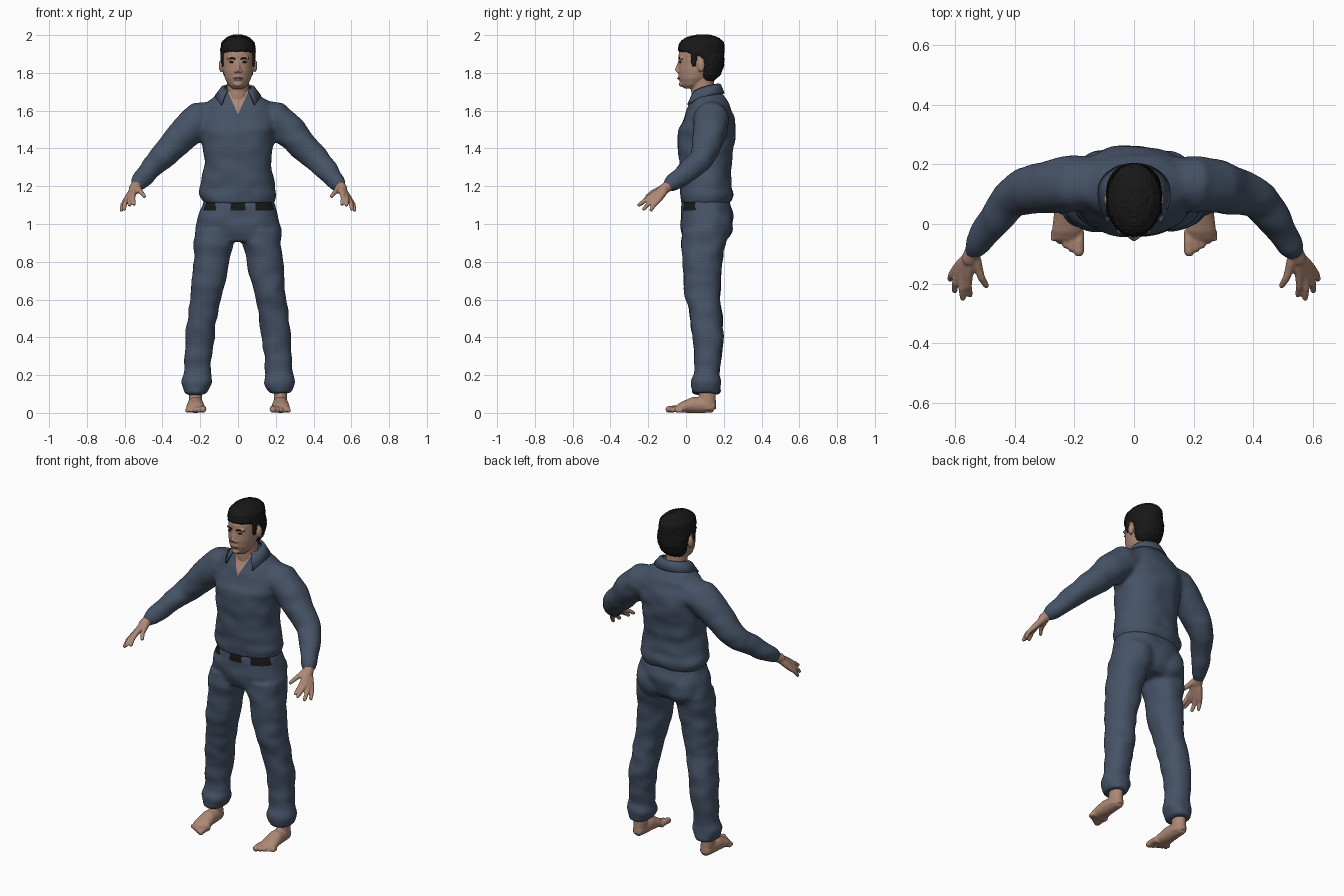
import bpy, bmesh, random
from math import sin, cos, pi, radians, copysign
from mathutils import Vector, Matrix, noise

random.seed(4)
cube = bpy.data.objects.get("Cube")
if cube:
    bpy.data.objects.remove(cube, do_unlink=True)

X, Y, Z = Vector((1, 0, 0)), Vector((0, 1, 0)), Vector((0, 0, 1))


def material(name, *rgb):
    mat = bpy.data.materials.new(name)
    mat.use_nodes = True
    mat.diffuse_color = (*rgb, 1)
    for node in mat.node_tree.nodes:
        if node.type == "BSDF_PRINCIPLED":
            node.inputs["Base Color"].default_value = (*rgb, 1)
    return mat


cloth = material("blue grey cloth", .06, .085, .133)
skin = material("skin", .42, .245, .175)
black = material("black hair", .009, .009, .009)
lip = material("lip", .3, .13, .1)
dark = material("dark eye", .02, .014, .012)


def curve(value, power):
    return copysign(abs(value) ** (2 / power), value)


def loft(bm, rings, flat=False, mirror=False, power=2, sides=24):
    """Skin a run of ellipses (x, y, z, radius, second radius)."""
    for side in (1, -1) if mirror else (1,):
        pts = [Vector((side * r[0], r[1], r[2])) for r in rings]
        radii = [(r[3], r[-1]) for r in rings]
        if not flat:  # rounded tip
            along = (pts[-1] - pts[-2]).normalized()
            pts.append(pts[-1] + along * radii[-1][1] * .7)
            radii.append((radii[-1][0] * .6, radii[-1][1] * .6))
        loops = []
        for i, p in enumerate(pts):
            t = (pts[min(i + 1, len(pts) - 1)] - pts[max(i - 1, 0)]).normalized()
            u = X if flat else t.cross(Z).normalized()
            v = Y if flat else u.cross(t)
            ra, rb = radii[i]
            angles = [2 * pi * k / sides for k in range(sides)]
            loops.append([bm.verts.new(p + u * ra * curve(cos(a), power)
                                       + v * rb * curve(sin(a), power)) for a in angles])
        for low, high in zip(loops, loops[1:]):
            for k in range(sides):
                n = (k + 1) % sides
                bm.faces.new((low[k], low[n], high[n], high[k]))
        bm.faces.new(loops[0])
        bm.faces.new(loops[-1])


def stack(bm, profile, power=2):
    """Horizontal rings on the centre line: (z, half width, y centre, half depth)."""
    loft(bm, [(0, yc, z, rx, ry) for z, rx, yc, ry in profile], flat=True, power=power, sides=40)


def blob(bm, place, size, mirror=True):
    for side in (1, -1) if mirror else (1,):
        spot = Vector((side * place[0], place[1], place[2]))
        matrix = Matrix.Translation(spot) @ Matrix.Diagonal((*size, 1))
        bmesh.ops.create_uvsphere(bm, u_segments=16, v_segments=10, radius=1, matrix=matrix)


def finish(name, bm, *mats, voxel=0, smooth=4, crumple=0):
    """Turn the parts into one smooth object, fused when a voxel size is given."""
    bmesh.ops.recalc_face_normals(bm, faces=bm.faces)
    mesh = bpy.data.meshes.new(name)
    bm.to_mesh(mesh)
    bm.free()
    obj = bpy.data.objects.new(name, mesh)
    bpy.context.collection.objects.link(obj)
    if voxel:
        remesh = obj.modifiers.new("fuse", "REMESH")
        remesh.mode = "VOXEL"
        remesh.voxel_size = voxel
        soften = obj.modifiers.new("soften", "SMOOTH")
        soften.factor = .5
        soften.iterations = smooth
        bpy.context.view_layer.update()
        graph = bpy.context.evaluated_depsgraph_get()
        baked = bpy.data.meshes.new_from_object(obj.evaluated_get(graph))
        obj.modifiers.clear()
        obj.data = baked
        normals = [v.normal.copy() for v in baked.vertices]
        for v, normal in zip(baked.vertices, normals):
            v.co += normal * crumple * noise.noise(Vector((v.co.x * 9, v.co.y * 9, v.co.z * 14)))
    obj.data.materials.clear()
    for mat in mats:
        obj.data.materials.append(mat)
    for face in obj.data.polygons:
        face.use_smooth = True
        face.material_index = 0
    return obj


# Shirt: torso and sleeves
bm = bmesh.new()
stack(bm, [(1.11, .188, .107, .133), (1.16, .207, .11, .142), (1.2, .2, .105, .135),
           (1.3, .177, .1, .138), (1.4, .187, .105, .148), (1.5, .2, .11, .152),
           (1.58, .2, .125, .127), (1.64, .17, .125, .102), (1.68, .12, .12, .08),
           (1.715, .075, .105, .066)], power=2.3)
loft(bm, [(.1, .14, 1.57, .085), (.2, .135, 1.555, .095), (.28, .125, 1.485, .09),
          (.36, .11, 1.4, .077), (.42, .08, 1.34, .066), (.48, 0, 1.27, .056),
          (.525, -.07, 1.22, .046), (.538, -.09, 1.205, .036)], mirror=True)
shirt = finish("shirt", bm, cloth, skin, voxel=.011, smooth=6, crumple=.009)

# Open neck cut into the shirt front
bm = bmesh.new()
bm.from_mesh(shirt.data)
for side in (1, -1):
    bmesh.ops.bisect_plane(bm, geom=bm.verts[:] + bm.edges[:] + bm.faces[:],
                           plane_co=(0, 0, 1.58), plane_no=(side, 0, -.45))
for face in bm.faces:
    c = face.calc_center_median()
    if c.y < .1 and abs(c.x) < .45 * (c.z - 1.58):
        face.material_index = 1
bm.to_mesh(shirt.data)
bm.free()

# Collar: a folded strip around the neck, open at the front
bm = bmesh.new()
rows = []
for i in range(29):
    t = i / 14 - 1
    a = t * radians(132)
    depth = .09 if cos(a) > 0 else .15
    top = Vector((.07 * sin(a), .1 + .072 * cos(a), 1.74 - .035 * t * t))
    tip = Vector((.118 * sin(a), .11 + depth * cos(a), 1.69 - .06 * t ** 4))
    fold = top.lerp(tip, .35) + Vector((0, 0, .012))
    rows.append([bm.verts.new(p) for p in (top, fold, tip)])
for a, b in zip(rows, rows[1:]):
    for k in range(2):
        bm.faces.new((a[k], b[k], b[k + 1], a[k + 1]))
collar = finish("collar", bm, cloth)
thick = collar.modifiers.new("thickness", "SOLIDIFY")
thick.thickness = .01
thick.offset = 0

# Trousers: hips, seat and legs
bm = bmesh.new()
stack(bm, [(1.15, .175, .105, .12), (1.1, .195, .108, .132), (1.05, .208, .11, .14),
           (1, .222, .107, .138), (.95, .23, .1, .125), (.91, .21, .095, .1)], power=2.3)
blob(bm, (.1, .155, 1), (.1, .095, .11))
loft(bm, [(.118, .1, .97, .11, .125), (.135, .088, .85, .1, .11), (.155, .085, .7, .09, .1),
          (.172, .09, .6, .081, .09), (.19, .107, .5, .078, .086), (.2, .118, .4, .077, .082),
          (.212, .115, .3, .073, .072), (.218, .11, .2, .073, .064),
          (.217, .107, .16, .083, .078), (.225, .108, .1, .056, .077)],
     flat=True, mirror=True, power=2.2)
trousers = finish("trousers", bm, cloth, black, voxel=.011, smooth=5, crumple=.009)

# Belt showing in three gaps under the shirt
for face in trousers.data.polygons:
    c = face.center
    gap = any(a < c.x < b for a, b in ((-.21, -.12), (-.035, .035), (.09, .21)))
    if gap and c.y < .05 and 1.07 < c.z < 1.125:
        face.material_index = 1

# Bare feet with toes
bm = bmesh.new()
loft(bm, [(.225, .115, .15, .034, .042), (.225, .112, .07, .036, .046),
          (.225, .11, .02, .036, .05)], flat=True, mirror=True)
loft(bm, [(.225, .15, .03, .028, .028), (.225, .11, .04, .038, .04), (.225, .04, .042, .043),
          (.225, -.02, .029, .05, .029), (.225, -.045, .02, .049, .02)], mirror=True)
for i in range(5):
    x, r = .185 + .021 * i, .018 - .0018 * i
    loft(bm, [(x, -.02, r, r), (x, -.06, r + .004, r), (x, -.095 + .012 * i, r, r)],
         mirror=True, sides=12)
finish("feet", bm, skin, voxel=.005, smooth=3)

# Hands: each finger runs from the wrist through its knuckle to the tip
bm = bmesh.new()
wrist = Vector((.54, -.095, 1.2))
loft(bm, [(.52, -.06, 1.225, .03), (*wrist, .029), (.553, -.12, 1.183, .027)], mirror=True)
fingers = [((.522, -.15, 1.178), (.495, -.208, 1.145)), ((.555, -.172, 1.157), (.55, -.238, 1.105)),
           ((.572, -.175, 1.142), (.574, -.25, 1.1)), ((.586, -.165, 1.13), (.602, -.225, 1.078)),
           ((.596, -.15, 1.122), (.617, -.186, 1.073))]
for knuckle, tip in fingers:
    knuckle, tip = Vector(knuckle), Vector(tip)
    middle = knuckle.lerp(tip, .55) + Vector((.004, 0, .006))
    loft(bm, [(*wrist, .019), (*wrist.lerp(knuckle, .6), .019), (*knuckle, .0155),
              (*middle, .0125), (*tip, .01)], mirror=True, sides=12)
finish("hands", bm, skin, voxel=.005, smooth=3)

# Head: skull, neck, nose, brow and ears
bm = bmesh.new()
stack(bm, [(1.718, .03, .02, .032), (1.735, .05, .03, .055), (1.77, .069, .045, .081),
           (1.81, .079, .06, .101), (1.86, .084, .07, .109), (1.9, .085, .072, .111),
           (1.94, .078, .075, .1), (1.97, .055, .075, .075), (1.985, .02, .075, .03)])
stack(bm, [(1.58, .066, .1, .062), (1.68, .06, .09, .062), (1.8, .058, .085, .06)])
loft(bm, [(0, -.03, 1.872, .009), (0, -.038, 1.845, .009), (0, -.048, 1.815, .012)], sides=12)
blob(bm, (.012, -.042, 1.808), (.01, .01, .008))
blob(bm, (.034, -.024, 1.878), (.026, .012, .008))
blob(bm, (0, -.024, 1.74), (.024, .014, .014), mirror=False)
blob(bm, (0, -.034, 1.773), (.024, .01, .014), mirror=False)
blob(bm, (.09, .08, 1.838), (.012, .02, .034))
finish("head", bm, skin, voxel=.005, smooth=3)

# Hair: cap with a low back and sideburns, roughened
bm = bmesh.new()
stack(bm, [(1.76, .055, .115, .032), (1.79, .075, .12, .062), (1.84, .086, .126, .074),
           (1.88, .09, .12, .08), (1.9, .091, .092, .108), (1.92, .092, .08, .122),
           (1.96, .086, .083, .117), (1.985, .062, .086, .087), (2.0, .025, .09, .035)])
loft(bm, [(.08, .045, 1.91, .012, .02), (.08, .042, 1.87, .008, .016),
          (.077, .042, 1.835, .007, .01)], flat=True, mirror=True)
hair = finish("hair", bm, black, voxel=.006, smooth=2)
for v in hair.data.vertices:
    v.co += v.normal * random.uniform(-.001, .004)

# Eyes, eyebrows and mouth
bm = bmesh.new()
blob(bm, (.033, -.03, 1.857), (.014, .006, .005))
finish("eyes", bm, dark)
bm = bmesh.new()
loft(bm, [(.014, -.037, 1.873, .004), (.034, -.036, 1.88, .005), (.055, -.021, 1.876, .003)],
     mirror=True, sides=10)
finish("eyebrows", bm, black)
bm = bmesh.new()
loft(bm, [(-.022, -.034, 1.772, .003), (-.01, -.041, 1.773, .005), (0, -.042, 1.772, .005),
          (.01, -.041, 1.773, .005), (.022, -.034, 1.772, .003)], sides=10)
finish("mouth", bm, lip)
